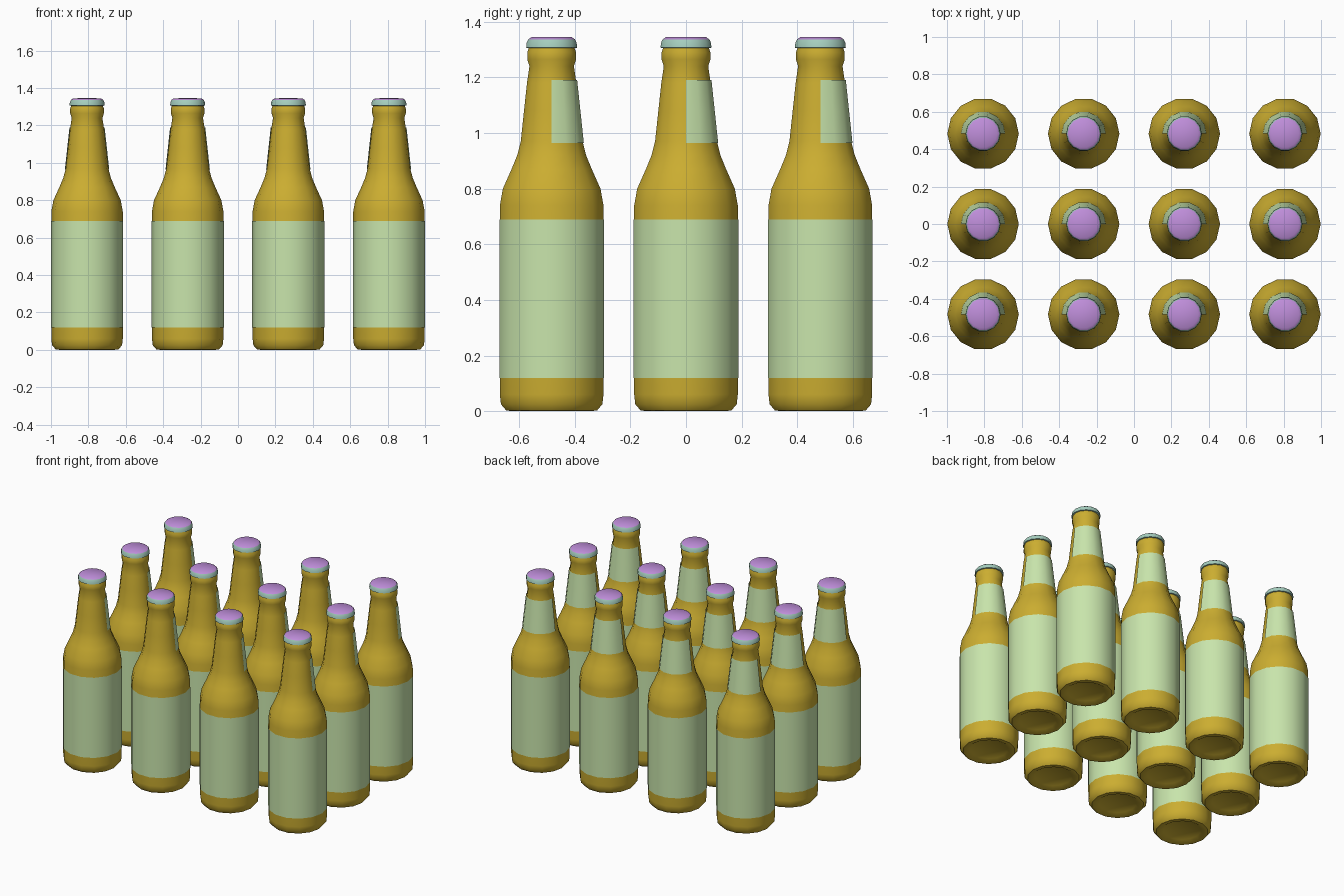
import bpy, bmesh, math

if "Cube" in bpy.data.objects:
    bpy.data.objects.remove(bpy.data.objects["Cube"])

SIDES = 14


def material(name, rgb):
    m = bpy.data.materials.new(name)
    m.diffuse_color = (*rgb, 1)
    m.use_nodes = True
    m.node_tree.nodes["Principled BSDF"].inputs["Base Color"].default_value = m.diffuse_color
    return m


def lathe(name, profile, mat, steps=SIDES, angle=40):
    """Spin an (r, z) profile round z; steps < SIDES gives an open arc on the +y side."""
    closed = steps == SIDES
    bm = bmesh.new()
    rings = []
    for r, z in profile:
        if r == 0:
            rings.append([bm.verts.new((0, 0, z))])
            continue
        rings.append([bm.verts.new((r * math.cos(2 * math.pi * i / SIDES),
                                    r * math.sin(2 * math.pi * i / SIDES), z))
                      for i in range(steps if closed else steps + 1)])
    for a, b in zip(rings, rings[1:]):
        for i in range(steps):
            j = (i + 1) % max(len(a), len(b))
            if len(a) == 1:
                bm.faces.new((a[0], b[j], b[i]))
            elif len(b) == 1:
                bm.faces.new((a[i], a[j], b[0]))
            else:
                bm.faces.new((a[i], a[j], b[j], b[i]))
    me = bpy.data.meshes.new(name)
    bm.to_mesh(me)
    bm.free()
    me.polygons.foreach_set("use_smooth", [True] * len(me.polygons))
    me.set_sharp_from_angle(angle=math.radians(angle))
    me.materials.append(mat)
    return me


gold = material("amber_glass", (0.6, 0.42, 0.03))
paper = material("paper", (0.58, 0.78, 0.41))
teal = material("cap_edge", (0.38, 0.62, 0.52))
purple = material("cap_face", (0.52, 0.27, 0.70))

parts = [
    # Glass body with a slightly hollow base, shoulder, neck and lip
    lathe("bottle", [(0, 0.02), (0.12, 0.015), (0.145, 0.0), (0.168, 0.003), (0.187, 0.025),
                     (0.191, 0.06), (0.191, 0.74), (0.18, 0.80), (0.148, 0.87),
                     (0.127, 0.92), (0.114, 0.97), (0.102, 1.08), (0.091, 1.18),
                     (0.082, 1.24), (0.09, 1.265), (0.09, 1.29), (0.083, 1.31),
                     (0.078, 1.33), (0, 1.33)], gold),
    # Full wrap label
    lathe("body_label", [(0.193, 0.12), (0.193, 0.69)], paper),
    # Half wrap neck label on the back
    lathe("neck_label", [(0.1185, 0.965), (0.106, 1.08), (0.094, 1.19)], paper, SIDES // 2),
    # Flared cap skirt
    lathe("cap_skirt", [(0.086, 1.305), (0.094, 1.307), (0.092, 1.325), (0.086, 1.337)], teal),
    # Cap top
    lathe("cap_top", [(0.086, 1.337), (0.074, 1.345), (0, 1.346)], purple),
]

# Grid of 4 x 3 bottles
for col in range(4):
    for row in range(3):
        for me in parts:
            ob = bpy.data.objects.new(f"{me.name}_{col}_{row}", me)
            ob.location = ((col - 1.5) * 0.538, (row - 1) * 0.483, 0)
            bpy.context.collection.objects.link(ob)
